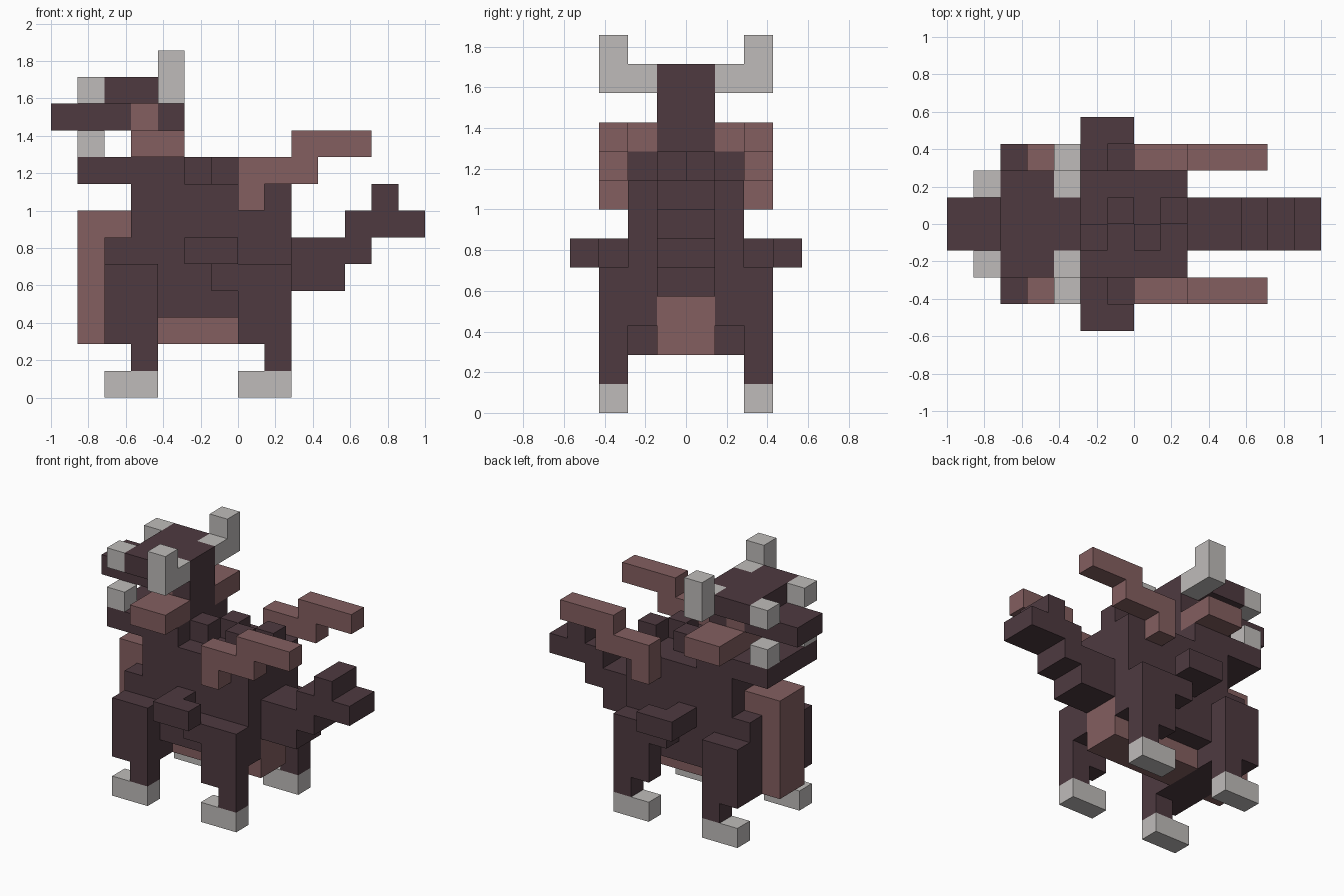
import bpy
import bmesh

if "Cube" in bpy.data.objects:
    bpy.data.objects.remove(bpy.data.objects["Cube"], do_unlink=True)

U = 1 / 7  # size of one block


def make_material(name, rgb):
    mat = bpy.data.materials.new(name)
    mat.use_nodes = True
    mat.diffuse_color = (*rgb, 1)
    mat.node_tree.nodes["Principled BSDF"].inputs["Base Color"].default_value = (*rgb, 1)
    return mat


DARK = make_material("dark plum", (0.077, 0.042, 0.051))
PINK = make_material("dusty rose", (0.23, 0.114, 0.117))
BONE = make_material("bone grey", (0.52, 0.50, 0.49))


def part(name, mat, boxes):
    """One object made of boxes given as (x0, x1, y0, y1, z0, z1) in blocks."""
    bm = bmesh.new()
    for x0, x1, y0, y1, z0, z1 in boxes:
        cube = bmesh.ops.create_cube(bm, size=1)["verts"]
        for v in cube:
            v.co.x = (x1 if v.co.x > 0 else x0) * U
            v.co.y = (y1 if v.co.y > 0 else y0) * U
            v.co.z = (z1 if v.co.z > 0 else z0) * U
    mesh = bpy.data.meshes.new(name)
    bm.to_mesh(mesh)
    bm.free()
    mesh.materials.append(mat)
    obj = bpy.data.objects.new(name, mesh)
    bpy.context.collection.objects.link(obj)
    return obj


def pair(name, mat, boxes):
    """The same part on both sides of the body."""
    part("far_" + name, mat, boxes)
    part("near_" + name, mat, [(a, b, -d, -c, e, f) for a, b, c, d, e, f in boxes])


# Trunk, with the rose belly and chest set into it
part("body", DARK, [(-4, 2, -2, 2, 4, 8), (-3, 2, 1, 2, 3, 4), (-3, 2, -2, -1, 3, 4)])
part("shoulders", DARK, [(-5, -4, -2, 2, 2, 6), (-4, -3, -2, 2, 2, 4)])
part("belly", PINK, [(-3, 2, -1, 1, 2, 4)])
part("chest", PINK, [(-6, -5, -1, 1, 2, 7), (-5, -4, -1, 1, 6, 7)])

# Zigzag bumps along the spine
part("spine", DARK, [(x, x + 1, y, y + 1, 8, 9)
                     for x, y in zip(range(-2, 2), (-1, 0, -1, 0))])

# Stepped tail
part("tail", DARK, [(2, 4, -1, 1, 4, 5), (2, 5, -1, 1, 5, 6),
                    (4, 7, -1, 1, 6, 7), (5, 6, -1, 1, 7, 8)])

# Head: lower jaw, throat, neck, snout and skull
part("lower_jaw", DARK, [(-6, -2, -2, 2, 8, 9)])
part("throat", PINK, [(-4, -3, -1, 1, 9, 11)])
part("neck", DARK, [(-3, -2, -1, 1, 9, 12)])
part("snout", DARK, [(-7, -4, -1, 1, 10, 11)])
part("skull", DARK, [(-5, -3, -2, 2, 11, 12)])
pair("ear", PINK, [(-4, -2, 1, 3, 9, 10)])
pair("horn", BONE, [(-3, -2, 1, 3, 11, 12), (-3, -2, 2, 3, 12, 13)])
pair("eye", BONE, [(-6, -5, 1, 2, 11, 12)])
pair("tooth", BONE, [(-6, -5, 1, 2, 9, 10)])

# Legs and feet
pair("front_leg", DARK, [(-5, -3, 2, 3, 2, 5), (-4, -3, 2, 3, 1, 2)])
pair("hind_leg", DARK, [(0, 2, 2, 3, 2, 5), (-1, 0, 2, 3, 4, 5), (1, 2, 2, 3, 1, 2)])
pair("front_foot", BONE, [(-5, -3, 2, 3, 0, 1)])
pair("hind_foot", BONE, [(0, 2, 2, 3, 0, 1)])

# Side arms and swept-back wings
pair("side_arm", DARK, [(-2, -1, 2, 3, 5, 6), (-2, 0, 3, 4, 5, 6)])
pair("wing", PINK, [(0, 1, 2, 3, 7, 8), (0, 3, 2, 3, 8, 9), (2, 5, 2, 3, 9, 10)])
